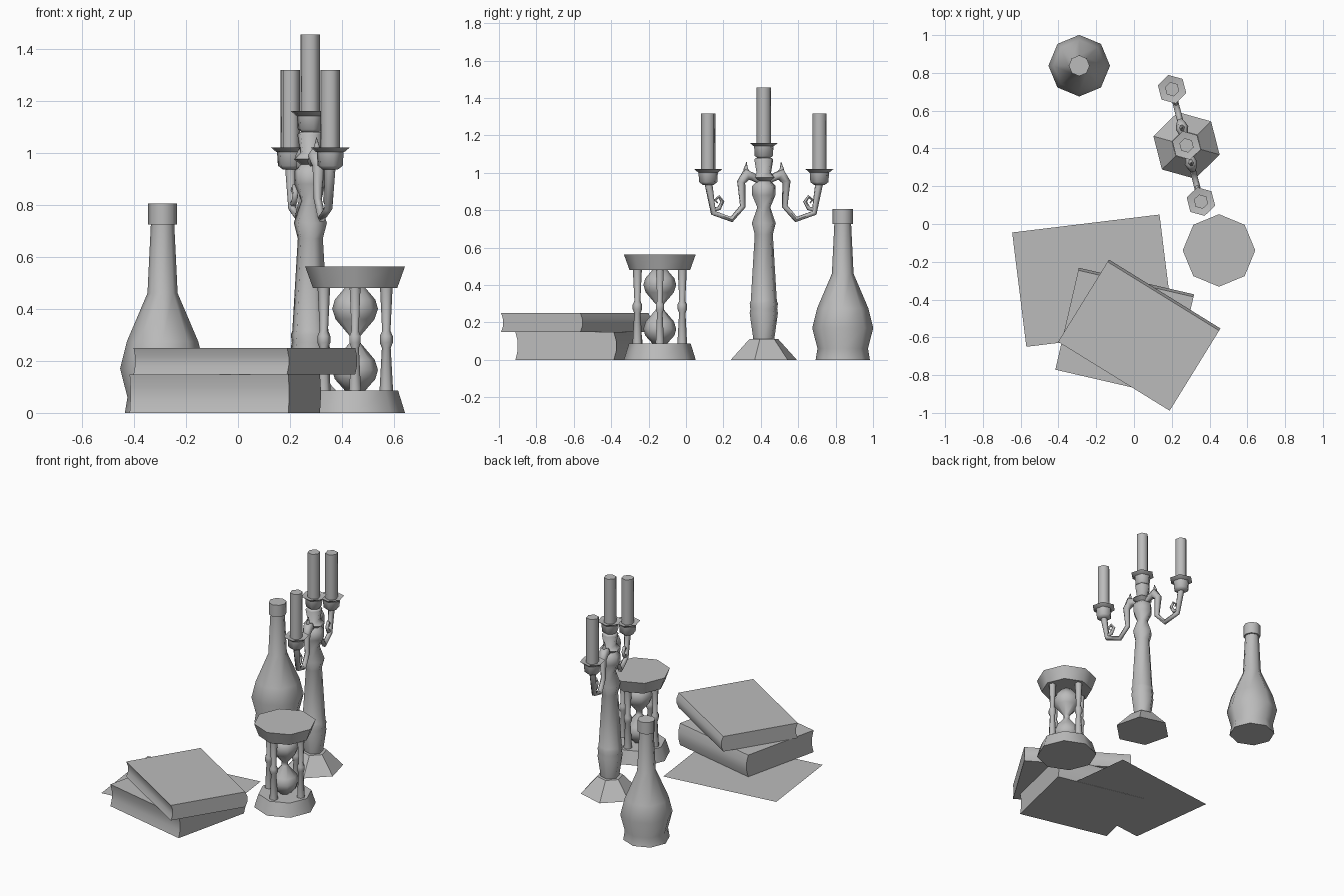
import bpy, bmesh, math
from mathutils import Matrix, Vector

cube = bpy.data.objects.get("Cube")
if cube:
    bpy.data.objects.remove(cube, do_unlink=True)

GREY = (0.5, 0.5, 0.5, 1)
mat = bpy.data.materials.new("plain grey")
mat.use_nodes = True
mat.diffuse_color = GREY
mat.node_tree.nodes["Principled BSDF"].inputs["Base Color"].default_value = GREY


def finish(obj, angle=65):
    """Apply material and shading."""
    bpy.ops.object.select_all(action='DESELECT')
    obj.select_set(True)
    bpy.context.view_layer.objects.active = obj
    if obj.type == 'CURVE':
        bpy.ops.object.convert(target='MESH')
        obj = bpy.context.view_layer.objects.active
    obj.data.materials.clear()
    obj.data.materials.append(mat)
    bpy.ops.object.shade_smooth_by_angle(angle=math.radians(angle))


def from_bmesh(name, bm, matrix, angle=65):
    bmesh.ops.recalc_face_normals(bm, faces=bm.faces)
    bm.transform(matrix)
    mesh = bpy.data.meshes.new(name)
    bm.to_mesh(mesh)
    bm.free()
    obj = bpy.data.objects.new(name, mesh)
    bpy.context.collection.objects.link(obj)
    finish(obj, angle)


def lathe(name, profile, sides, matrix, angle=65):
    """Turn (radius, height) points around z, closed at both ends."""
    bm = bmesh.new()
    rings = []
    for r, z in profile:
        rings.append([bm.verts.new((r * math.cos(a), r * math.sin(a), z))
                      for a in (math.tau * i / sides for i in range(sides))])
    for low, high in zip(rings, rings[1:]):
        for i in range(sides):
            j = (i + 1) % sides
            bm.faces.new((low[i], low[j], high[j], high[i]))
    bm.faces.new(rings[0][::-1])
    bm.faces.new(rings[-1])
    from_bmesh(name, bm, matrix, angle)


def tube(name, points, matrix, thickness=0.018):
    """Round tube through (x, z, radius factor) points."""
    curve = bpy.data.curves.new(name, 'CURVE')
    curve.dimensions = '3D'
    curve.bevel_depth = thickness
    curve.bevel_resolution = 1
    curve.use_fill_caps = True
    line = curve.splines.new('POLY')
    line.points.add(len(points) - 1)
    for p, (x, z, radius) in zip(line.points, points):
        p.co = (*(matrix @ Vector((x, 0, z))), 1)
        p.radius = radius
    obj = bpy.data.objects.new(name, curve)
    bpy.context.collection.objects.link(obj)
    finish(obj)


def book(name, corner, angle, width, depth, z, height):
    """Hollow fore-edge in front, rounded spine behind; corner is back left."""
    section = []
    for t in (0, 0.33, 0.67, 1):
        section.append((0.016 * math.sin(math.pi * t), t * height))
    for t in (1, 0.67, 0.33, 0):
        section.append((-depth + 0.014 * math.sin(math.pi * t), t * height))
    bm = bmesh.new()
    ends = [[bm.verts.new((x, y, h)) for y, h in section] for x in (0, width)]
    n = len(section)
    for i in range(n):
        j = (i + 1) % n
        bm.faces.new((ends[0][i], ends[0][j], ends[1][j], ends[1][i]))
    bm.faces.new(ends[0])
    bm.faces.new(ends[1])
    from_bmesh(name, bm, Matrix.Translation((*corner, z))
               @ Matrix.Rotation(math.radians(angle), 4, 'Z'), 40)


# Paper sheet
bm = bmesh.new()
bm.faces.new([bm.verts.new((x, y, 0.001)) for x, y in
              ((-0.57, -0.65), (0.21, -0.555), (0.135, 0.05), (-0.645, -0.045))])
from_bmesh("paper_sheet", bm, Matrix())

# Stacked books
book("lower_book", (-0.295, -0.245), -13, 0.626, 0.54, 0, 0.148)
book("upper_book", (-0.14, -0.2), -31.7, 0.694, 0.498, 0.148, 0.102)

# Bottle
place = Matrix.Translation((-0.29, 0.838, 0))
lathe("bottle", [(0.145, 0), (0.135, 0.06), (0.163, 0.17), (0.137, 0.275),
                 (0.058, 0.46), (0.045, 0.725)], 8, place)
lathe("bottle_cap", [(0.055, 0.725), (0.055, 0.805)], 8, place)

# Hourglass
place = Matrix.Translation((0.45, -0.14, 0))
lathe("hourglass_base", [(0.192, 0), (0.165, 0.087)], 8, place, 50)
lathe("hourglass_top", [(0.162, 0.48), (0.192, 0.563)], 8, place, 50)
lathe("hourglass_glass",
      [(0.04, 0.087), (0.078, 0.13), (0.088, 0.165), (0.075, 0.205), (0.02, 0.27),
       (0.02, 0.295), (0.075, 0.36), (0.088, 0.4), (0.078, 0.435), (0.04, 0.48)],
      8, place)
for i in range(4):
    post = place @ Matrix.Rotation(i * math.pi / 2, 4, 'Z') @ Matrix.Translation((0.12, 0, 0))
    lathe(f"hourglass_post_{i + 1}",
          [(0.026, 0.087), (0.017, 0.25), (0.025, 0.27), (0.025, 0.295),
           (0.016, 0.315), (0.024, 0.48)], 6, post)

# Candlestick stem
stand = Matrix.Translation((0.278, 0.416, 0)) @ Matrix.Rotation(math.radians(-75.6), 4, 'Z')
lathe("candlestick_foot", [(0.182, 0), (0.08, 0.11)], 6, stand, 30)
lathe("candlestick_stem",
      [(0.058, 0.11), (0.078, 0.25), (0.074, 0.272), (0.078, 0.3), (0.072, 0.315),
       (0.05, 0.67), (0.066, 0.73), (0.036, 0.815), (0.064, 0.88), (0.064, 0.93),
       (0.038, 0.955), (0.066, 0.975), (0.04, 1.0), (0.052, 1.07), (0.044, 1.08)],
      6, stand)


def candle_holder(name, matrix, z, candle_height):
    """Cup, drip dish and candle; z is the dish rim."""
    lathe(name + "_cup", [(0.03, z - 0.085), (0.05, z - 0.07), (0.054, z - 0.012)], 6, matrix)
    lathe(name + "_dish", [(0.056, z - 0.018), (0.078, z), (0.04, z - 0.008)], 6, matrix)
    lathe(name + "_candle", [(0.039, z - 0.01), (0.039, z + candle_height)], 6, matrix)


candle_holder("middle", stand, 1.16, 0.295)

# Side arms with scrolls, spikes and candles
for name, turn in (("front", 0), ("back", math.pi)):
    side = stand @ Matrix.Rotation(turn, 4, 'Z')
    tube(name + "_arm",
         [(0.03, 0.96, 1), (0.065, 0.98, 1.3), (0.095, 0.99, 1.9), (0.125, 0.95, 1.3),
          (0.116, 0.82, 0.9), (0.178, 0.75, 0.9), (0.278, 0.785, 0.9), (0.305, 0.94, 1.2)], side)
    tube(name + "_scroll",
         [(0.285, 0.8, 1), (0.247, 0.81, 1), (0.228, 0.845, 0.9), (0.247, 0.872, 0.8),
          (0.27, 0.855, 0.6), (0.255, 0.838, 0.3)], side, 0.012)
    tube(name + "_spike", [(0.085, 0.99, 1), (0.1, 1.02, 0.7), (0.095, 1.06, 0.02)], side)
    candle_holder(name, side @ Matrix.Translation((0.307, 0, 0)), 1.02, 0.297)
